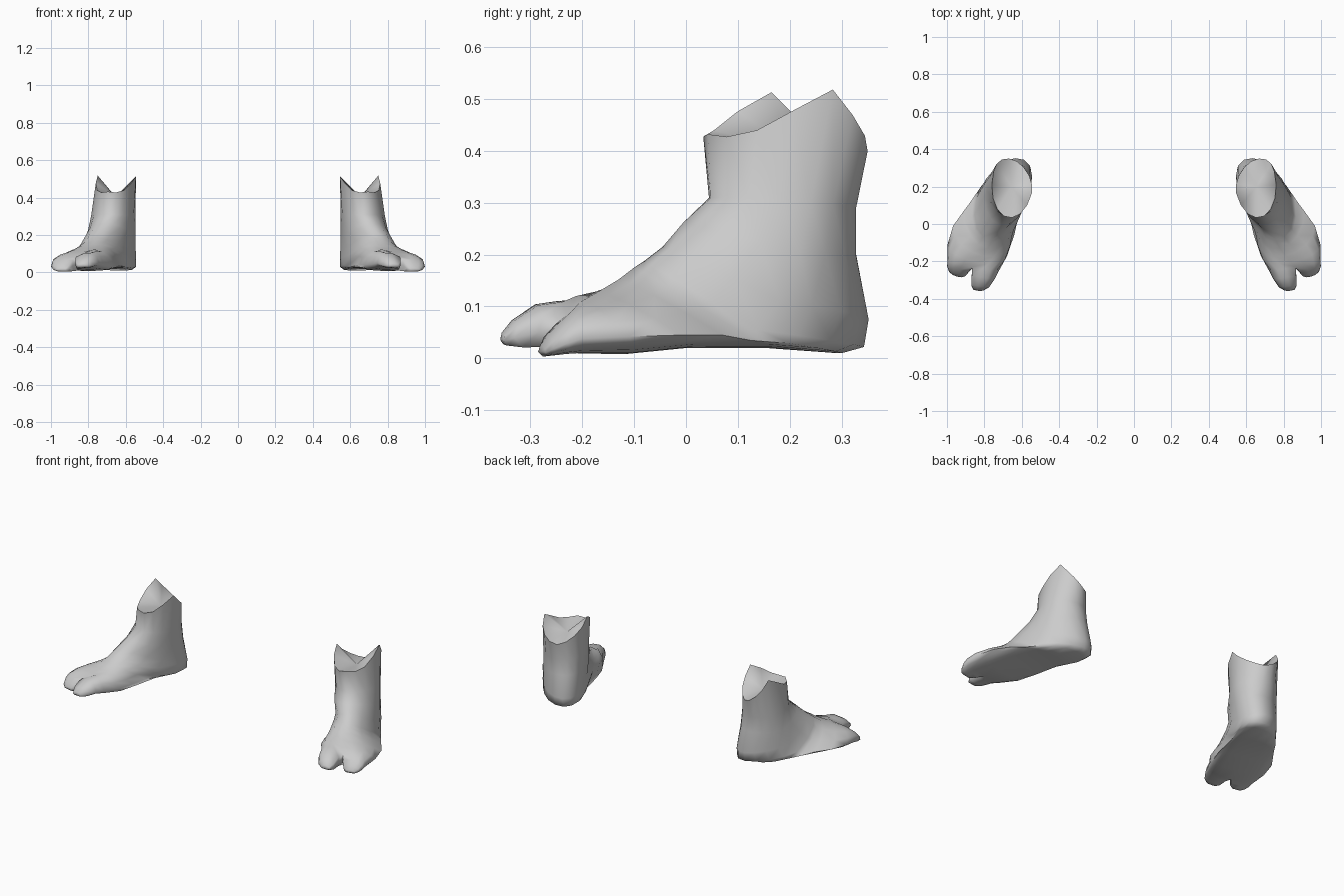
import bpy, bmesh, math
from mathutils import Vector

if "Cube" in bpy.data.objects:
    bpy.data.objects.remove(bpy.data.objects["Cube"])

K = 4  # segments per quarter of a ring

skin = bpy.data.materials.new("plain_grey")
skin.diffuse_color = (0.6, 0.6, 0.6, 1)
skin.use_nodes = True
skin.node_tree.nodes["Principled BSDF"].inputs["Base Color"].default_value = skin.diffuse_color

# Rings from the ankle down and forward to the toes:
# front/top, outer, back/bottom, inner points, then sole squareness and inner/outer top bulge
RINGS = [
    ((.70, .048, .31), (.782, .24, .30), (.625, .322, .29), (.557, .16, .30), 1, 0, 0),
    ((.715, -.005, .262), (.797, .22, .20), (.625, .328, .20), (.56, .17, .20), 1, 0, 0),
    ((.74, -.045, .215), (.82, .18, .11), (.635, .352, .075), (.556, .20, .08), 1, 0, 0),
    ((.757, -.08, .188), (.842, .14, .055), (.635, .343, .022), (.562, .17, .04), .95, 0, 0),
    ((.765, -.10, .175), (.86, .12, .042), (.65, .300, .010), (.585, .12, .035), .85, 0, 0),
    ((.78, -.13, .152), (.91, .07, .045), (.70, .17, .02), (.635, .02, .04), .8, .005, 0),
    ((.81, -.17, .128), (.967, -.01, .045), (.76, .0, .02), (.652, -.075, .04), .8, .012, 0),
    ((.84, -.205, .108), (.997, -.11, .042), (.81, -.12, .008), (.678, -.17, .04), .8, .025, .005),
    ((.865, -.23, .085), (.998, -.20, .038), (.855, -.215, .010), (.722, -.25, .045), .8, .036, .015),
]


def ring_points(top, out, low, inn, q, b_in, b_out, rim=False):
    pts = [Vector(p) for p in (top, out, low, inn)]
    mid = (pts[1] + pts[3]) / 2
    res = []
    for quarter in range(4):
        a, b = pts[quarter], pts[(quarter + 1) % 4]
        for k in range(K):
            t = k / K
            e = q if quarter in (1, 2) else 1
            p = mid + (a - mid) * math.cos(t * math.pi / 2) ** e + (b - mid) * math.sin(t * math.pi / 2) ** e
            if rim:  # pointed peaks at both sides of the cuff
                u = t if quarter in (0, 2) else 1 - t  # 0 at front/back, 1 at a peak
                w = max(-.08 * math.sin(u * math.pi), (u - .45) / .55) if quarter in (0, 3) else u ** 1.6
                lo, peak = (a.z, b.z) if quarter in (0, 2) else (b.z, a.z)
                p.z = lo + (peak - lo) * w
            if quarter in (0, 3):
                p.z += (b_out if quarter == 0 else b_in) * math.sin(t * math.pi)
            res.append(p)
    return res


def build_foot(name, side):
    bm = bmesh.new()

    def add(points):
        return [bm.verts.new(p) for p in points]

    def bridge(a, b):
        n = len(a)
        for i in range(n):
            bm.faces.new((a[i], a[(i + 1) % n], b[(i + 1) % n], b[i]))

    def cap(loop, point):
        c = bm.verts.new(point)
        for i in range(len(loop)):
            bm.faces.new((loop[i], loop[(i + 1) % len(loop)], c))

    # cuff with two peaks and a sunken top
    prev = add(ring_points((.695, .042, .432), (.75, .283, .518), (.628, .336, .385),
                           (.546, .165, .513), 1, 0, 0, True))
    cap(prev, (.655, .20, .405))
    # ankle, heel and instep
    for r in RINGS:
        cur = add(ring_points(*r))
        bridge(prev, cur)
        prev = cur

    # split into two toes: (target centre, width scale, height scale)
    notch = bm.verts.new((.866, -.238, .045))
    outer = prev[:2 * K + 1] + [notch]
    inner = prev[2 * K:] + [prev[0], notch]
    toes = [(outer, [((.942, -.237, .036), .86, .75), ((.946, -.262, .023), .66, .48),
                     ((.947, -.275, .013), .38, .25)]),
            (inner, [((.802, -.283, .059), .86, .82), ((.819, -.330, .045), .66, .52),
                     ((.830, -.352, .036), .36, .25)])]
    for loop, steps in toes:
        c = sum((v.co for v in loop), Vector()) / len(loop)
        base = [v.co - c for v in loop]
        for target, s, h in steps:
            nxt = add(Vector(target) + Vector((d.x * s, d.y * s, d.z * h)) for d in base)
            bridge(loop, nxt)
            loop = nxt
        end = sum((v.co for v in loop), Vector()) / len(loop)
        cap(loop, end + Vector((0, -.006, 0)))

    for v in bm.verts:
        v.co.x *= side
        v.co.z = max(v.co.z, 0)
    bmesh.ops.recalc_face_normals(bm, faces=bm.faces)
    me = bpy.data.meshes.new(name)
    bm.to_mesh(me)
    bm.free()
    me.materials.append(skin)
    ob = bpy.data.objects.new(name, me)
    bpy.context.collection.objects.link(ob)
    bpy.ops.object.select_all(action='DESELECT')
    ob.select_set(True)
    bpy.context.view_layer.objects.active = ob
    bpy.ops.object.shade_smooth_by_angle(angle=math.radians(80))


build_foot("right_foot", 1)
build_foot("left_foot", -1)
